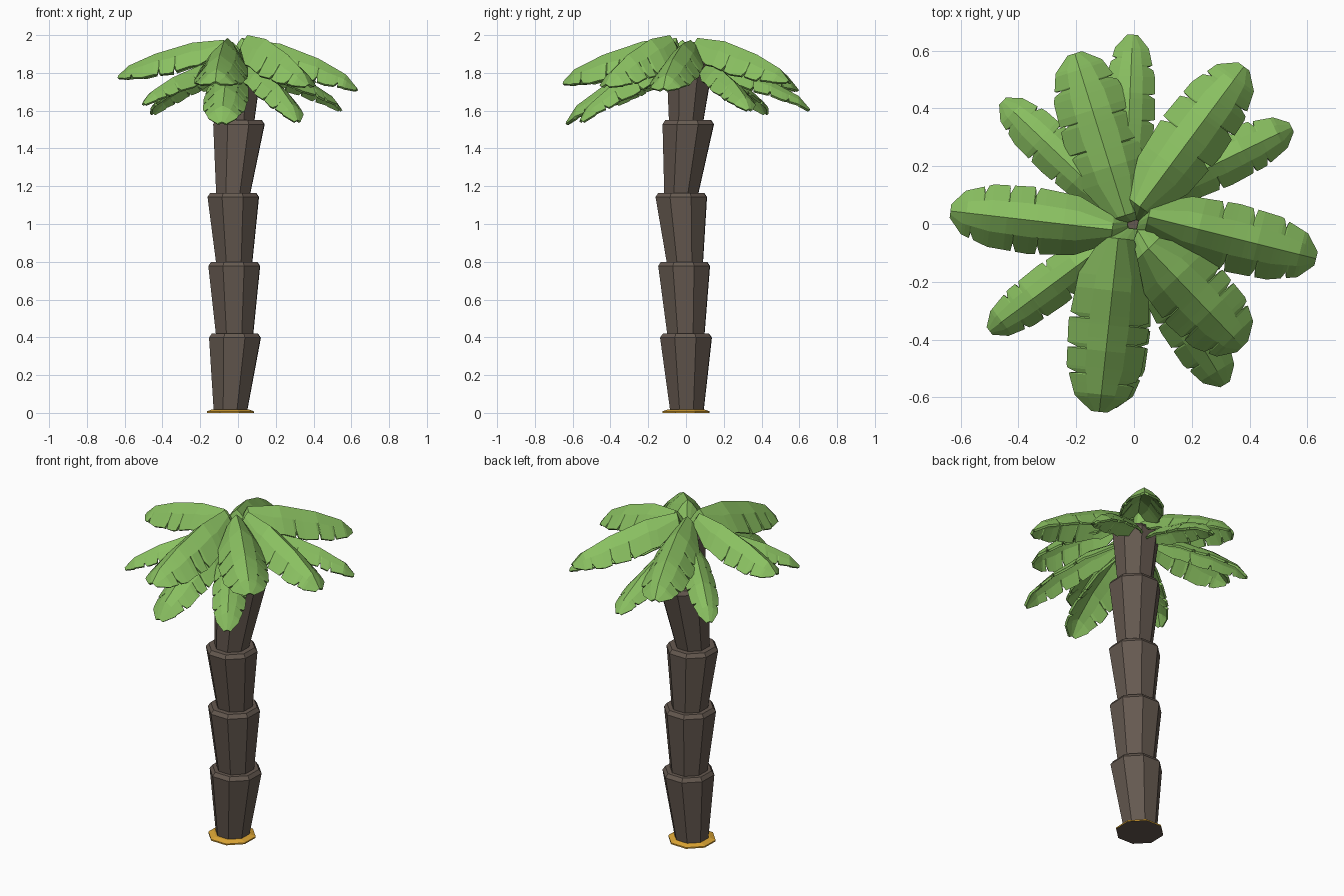
import bpy, bmesh, math, random
from mathutils import Vector

random.seed(4)
if "Cube" in bpy.data.objects:
    bpy.data.objects.remove(bpy.data.objects["Cube"])


def material(name, colour):
    m = bpy.data.materials.new(name)
    m.use_nodes = True
    m.diffuse_color = (*colour, 1)
    m.node_tree.nodes["Principled BSDF"].inputs["Base Color"].default_value = (*colour, 1)
    return m


bark = material("bark_brown", (0.13, 0.10, 0.08))
leaf = material("leaf_green", (0.255, 0.53, 0.12))
sand = material("sand_orange", (0.72, 0.38, 0.035))


def finish(name, bm, *mats):
    mesh = bpy.data.meshes.new(name)
    bm.to_mesh(mesh)
    bm.free()
    for m in mats:
        mesh.materials.append(m)
    ob = bpy.data.objects.new(name, mesh)
    bpy.context.collection.objects.link(ob)
    return ob


def stack(name, rings, *mats):
    """Octagonal solid through rings of (x, y, z, radius)."""
    bm = bmesh.new()
    loops = []
    for x, y, z, r in rings:
        angles = [math.radians(45 * i + 21) for i in range(8)]
        loops.append([bm.verts.new((x + r * math.cos(a), y + r * math.sin(a), z)) for a in angles])
    for a, b in zip(loops, loops[1:]):
        for i in range(8):
            j = (i + 1) % 8
            bm.faces.new((a[i], a[j], b[j], b[i]))
    bm.faces.new(loops[0][::-1])
    bm.faces.new(loops[-1])
    bm.normal_update()
    if len(mats) > 1:  # underside takes the second colour
        for f in bm.faces:
            f.material_index = int(f.normal.z < -0.9)
    return finish(name, bm, *mats)


# Sand ring at the foot
stack("sand_base", [(-0.04, 0, 0, 0.134), (-0.04, 0, 0.008, 0.134), (-0.04, 0, 0.018, 0.105)], sand, bark)

# Trunk: flared segments, each (bottom x, y, z, r) and (top x, y, z, r)
segments = [
    ((-0.04, 0.005, 0.01, 0.095), (-0.016, 0, 0.42, 0.147)),
    ((-0.018, 0, 0.40, 0.104), (-0.02, -0.01, 0.80, 0.147)),
    ((-0.02, -0.005, 0.78, 0.101), (-0.025, -0.025, 1.165, 0.146)),
    ((-0.027, -0.027, 1.14, 0.094), (0.005, 0.012, 1.55, 0.146)),
    ((-0.005, 0, 1.53, 0.096), (0.005, 0.02, 1.87, 0.132)),
]
for i, (low, (x, y, z, r)) in enumerate(segments):
    stack(f"trunk_segment_{i + 1}", [low, (x, y, z - 0.022, r), (x, y, z, r - 0.016)], bark)


def sample(points, t):
    for (a, u), (b, v) in zip(points, points[1:]):
        if t <= b:
            return u + (v - u) * (t - a) / (b - a)
    return points[-1][1]


# Leaf shape along its length: drop of the ridge, half width, steepness of the sides
DROOP = [(0, 0), (0.3, 0.08), (0.65, 0.39), (0.9, 0.72), (1, 1)]
WIDTH = [(0, 0.4), (0.22, 0.88), (0.5, 1), (0.75, 0.93), (0.92, 0.65), (1, 0.2)]
SLOPE = [(0, 1.25), (0.5, 1.1), (0.9, 0.8), (1, 0.5)]
CROWN = Vector((0, 0, 1.88))


def frond(name, root, tip, width, steep=1):
    """Arched, ridged leaf with drooping, notched sides."""
    root, tip = Vector(root), Vector(tip)
    side = Vector((tip.y - root.y, root.x - tip.x, 0)).normalized()
    cuts = {s: [c + random.uniform(-0.05, 0.05) for c in (0.45, 0.64, 0.82)] for s in (-1, 1)}
    rows = {t for t, _ in DROOP + WIDTH}
    for c in cuts[-1] + cuts[1]:
        rows |= {c - 0.022, c, c + 0.008}

    def edge(t, s):
        w = width * sample(WIDTH, t)
        bite = max(max(0, 1 - abs(t - c) / (0.022 if t < c else 0.008)) for c in cuts[s])
        return w, w * (1 - 0.25 * bite)

    bm = bmesh.new()
    # Stalk end tucked into the crown
    stalk = CROWN.lerp(Vector((root.x, root.y, CROWN.z)), 0.3)
    grid = [[bm.verts.new(stalk + side * k * 0.015) for k in (-2, -1, 0, 1, 2)]]
    for t in sorted(rows):
        p = root.lerp(tip, t)
        p.z = root.z + (tip.z - root.z) * sample(DROOP, t)
        row = []
        for s, part in ((-1, 1), (-1, 0.5), (1, 0), (1, 0.5), (1, 1)):
            full, cut = edge(t, s)
            off = cut if part == 1 else full * part
            fall = steep * sample(SLOPE, t) * (off - 0.12 * full * (part == 0.5))
            row.append(bm.verts.new(p + side * s * off - Vector((0, 0, fall))))
        grid.append(row)
    for a, b in zip(grid, grid[1:]):
        for i in range(4):
            bm.faces.new((a[i], a[i + 1], b[i + 1], b[i]))
    bm.normal_update()
    if sum(f.normal.z for f in bm.faces) < 0:
        bmesh.ops.reverse_faces(bm, faces=bm.faces[:])
    ob = finish(name, bm, leaf)
    solid = ob.modifiers.new("thickness", "SOLIDIFY")
    solid.thickness = 0.013
    solid.offset = -1


# Upper crown of broad leaves
upper = [
    ((-0.03, 0.03, 1.965), (-0.205, 0.59, 1.72), 0.13),
    ((0.02, 0.06, 1.985), (0.38, 0.545, 1.76), 0.122),
    ((0.05, 0.025, 1.975), (0.63, -0.12, 1.72), 0.12),
    ((0.05, -0.085, 2.0), (0.375, -0.425, 1.74), 0.135),
    ((-0.055, -0.05, 1.985), (-0.12, -0.65, 1.755), 0.14),
    ((-0.075, -0.02, 1.975), (-0.635, 0.045, 1.785), 0.117),
]
for i, (root, tip, width) in enumerate(upper):
    frond(f"upper_leaf_{i + 1}", root, tip, width)

# Lower crown of narrower, hanging leaves
lower = [
    ((-0.03, 0.08, 1.85), (-0.005, 0.655, 1.61), 0.09),
    ((0.06, 0.1, 1.85), (0.545, 0.335, 1.61), 0.09),
    ((0.04, -0.1, 1.85), (0.315, -0.555, 1.55), 0.097),
    ((-0.04, -0.08, 1.85), (-0.085, -0.635, 1.54), 0.12),
    ((-0.07, -0.05, 1.86), (-0.5, -0.37, 1.64), 0.082),
    ((-0.07, 0.06, 1.85), (-0.455, 0.425, 1.59), 0.085),
]
for i, (root, tip, width) in enumerate(lower):
    frond(f"lower_leaf_{i + 1}", root, tip, width, 0.85)
